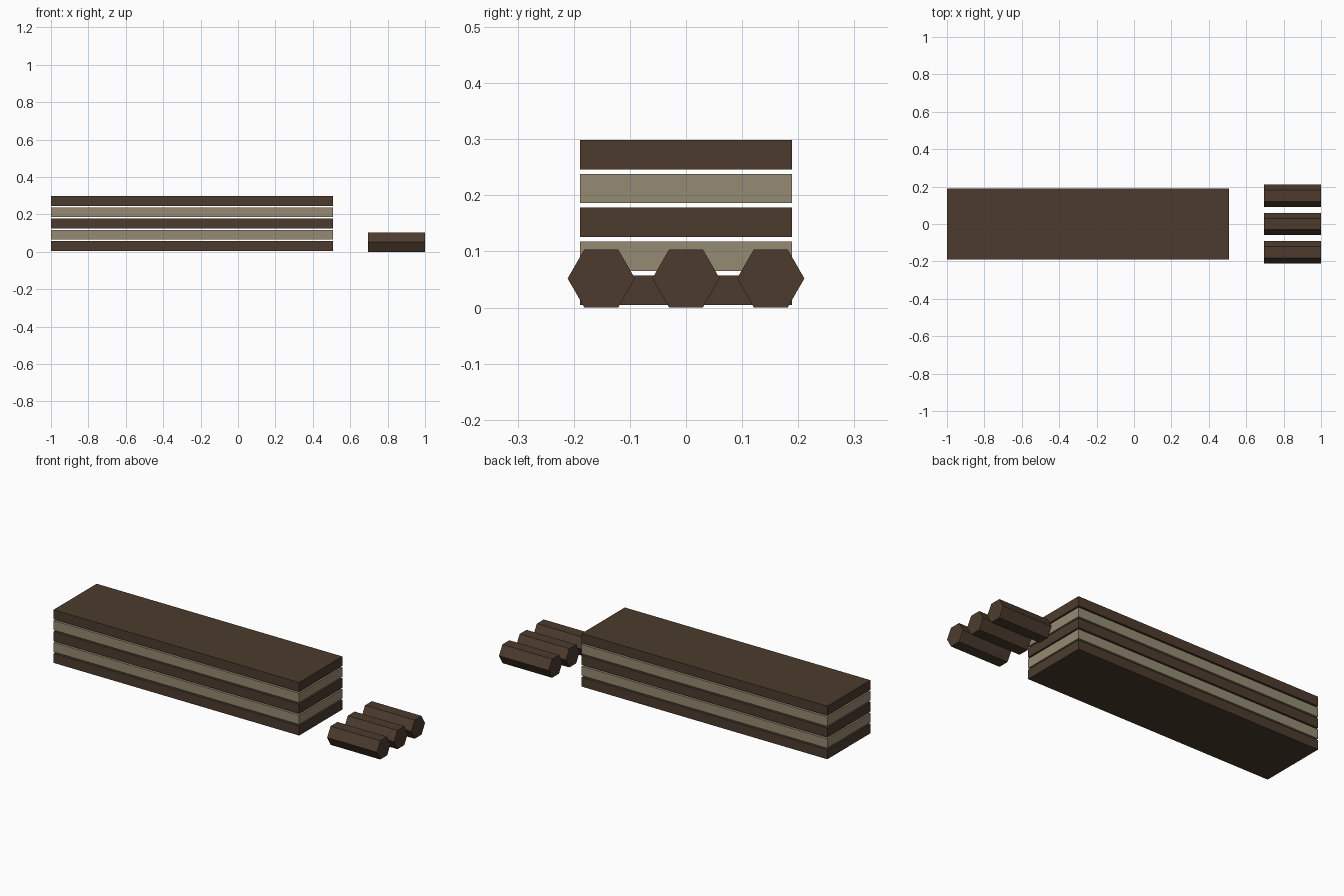
import bpy
import math

if "Cube" in bpy.data.objects:
    bpy.data.objects.remove(bpy.data.objects["Cube"])


def material(name, rgb):
    """Flat colour given as 0-255 screen values, stored as linear."""
    m = bpy.data.materials.new(name)
    lin = [((c / 255 + 0.055) / 1.055) ** 2.4 for c in rgb]
    m.diffuse_color = (*lin, 1)
    m.use_nodes = True
    m.node_tree.nodes["Principled BSDF"].inputs["Base Color"].default_value = m.diffuse_color
    return m


dark = material("dark_wood", (76, 59, 45))
pale = material("pale_wood", (150, 138, 115))


def plank(name, x0, x1, width, z0, z1, mat):
    bpy.ops.mesh.primitive_cube_add(size=1, location=((x0 + x1) / 2, 0, (z0 + z1) / 2))
    ob = bpy.context.object
    ob.name = name
    ob.scale = (x1 - x0, width, z1 - z0)
    bpy.ops.object.transform_apply(location=False, rotation=False, scale=True)
    ob.data.materials.append(mat)


def hex_peg(name, x0, x1, y, radius, mat):
    # six-sided bar along x, resting on a flat side
    half_height = radius * math.cos(math.pi / 6)
    bpy.ops.mesh.primitive_cylinder_add(
        vertices=6, radius=radius, depth=x1 - x0,
        location=((x0 + x1) / 2, y, half_height), rotation=(0, math.pi / 2, 0))
    ob = bpy.context.object
    ob.name = name
    bpy.ops.object.transform_apply(location=False, rotation=True, scale=False)
    ob.data.materials.append(mat)


# stack of five planks, alternating dark and pale, with thin gaps
for i in range(5):
    z = 0.0045 + i * 0.0605
    plank(f"plank_{i + 1}", -1.0, 0.508, 0.378, z, z + 0.0525, pale if i % 2 else dark)

# row of three hexagonal pegs beside the stack
for i in range(3):
    hex_peg(f"hex_peg_{i + 1}", 0.695, 1.0, (i - 1) * 0.151, 0.06, dark)
